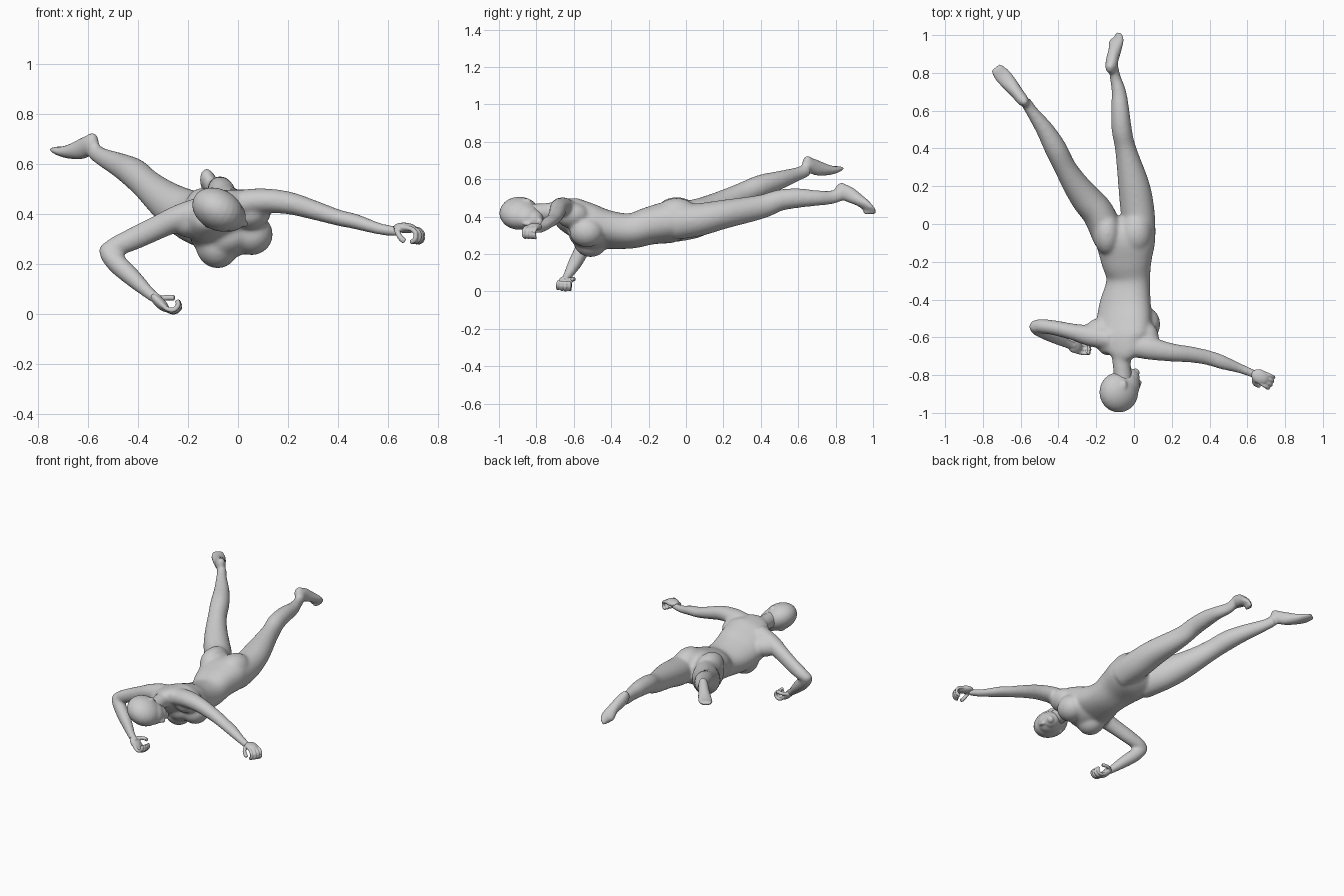
import bpy, bmesh, math
from mathutils import Vector, Matrix


def spline(rows, steps=5):
    """Catmull-Rom interpolation of tuples."""
    rows = [Vector(r) for r in rows]
    out = []
    for i in range(len(rows) - 1):
        a, b, c, d = rows[max(i - 1, 0)], rows[i], rows[i + 1], rows[min(i + 2, len(rows) - 1)]
        for k in range(steps):
            t = k / steps
            out.append(0.5 * (2 * b + (c - a) * t + (2 * a - 5 * b + 4 * c - d) * t * t
                              + (3 * b - a - 3 * c + d) * t ** 3))
    return out + [rows[-1]]


def tube(bm, rows, sides=20, power=1.0):
    """Elliptical loft; row = x, y, z, half width, half depth, roll. power < 1 squares the section."""
    rows = spline([tuple(r) + (0,) * (6 - len(r)) for r in rows])

    def bow(v):
        return math.copysign(abs(v) ** power, v)

    rings = []
    for i, r in enumerate(rows):
        p = Vector(r[:3])
        t = (Vector(rows[min(i + 1, len(rows) - 1)][:3]) - Vector(rows[max(i - 1, 0)][:3])).normalized()
        a = math.radians(r[5])
        side = t.cross(Vector((-math.sin(a), 0, math.cos(a)))).normalized()
        up = side.cross(t)
        rings.append([bm.verts.new(p + side * r[3] * bow(math.cos(q)) + up * r[4] * bow(math.sin(q)))
                      for q in (2 * math.pi * k / sides for k in range(sides))])
    for A, B in zip(rings, rings[1:]):
        for k in range(sides):
            j = (k + 1) % sides
            bm.faces.new((A[k], A[j], B[j], B[k]))
    bm.faces.new(rings[0])
    bm.faces.new(rings[-1])


def blob(bm, centre, radii, rot=Matrix.Identity(4)):
    m = Matrix.Translation(centre) @ rot @ Matrix.Diagonal((*radii, 1))
    bmesh.ops.create_uvsphere(bm, u_segments=24, v_segments=16, radius=1, matrix=m)


def fuse(name, bm, voxel, iterations):
    """Blend the overlapping parts into one smooth skin."""
    bmesh.ops.recalc_face_normals(bm, faces=bm.faces)
    me = bpy.data.meshes.new(name)
    bm.to_mesh(me)
    bm.free()
    ob = bpy.data.objects.new(name, me)
    bpy.context.collection.objects.link(ob)
    rm = ob.modifiers.new("Skin", 'REMESH')
    rm.mode, rm.voxel_size, rm.use_smooth_shade = 'VOXEL', voxel, True
    sm = ob.modifiers.new("Soften", 'SMOOTH')
    sm.factor, sm.iterations = 0.5, iterations
    return ob


# torso, twisted from the chest to the pelvis
bm = bmesh.new()
tube(bm, [(-.06, -.71, .43, .05, .045, 20), (-.06, -.675, .435, .095, .055, 22),
          (-.065, -.62, .41, .145, .08, 22), (-.055, -.54, .37, .152, .095, 22),
          (-.047, -.44, .335, .142, .096, 20), (-.03, -.30, .323, .116, .091, 14),
          (-.04, -.19, .352, .136, .1, 8), (-.045, -.08, .372, .158, .11, 6),
          (-.05, .0, .382, .13, .085, 6), (-.055, .04, .39, .07, .04)], 32, .88)
# buttocks
for c, r in [((.01, -.05, .41), (.088, .115, .09)), ((-.142, -.05, .415), (.074, .115, .09))]:
    blob(bm, c, r)
# breasts, rib cage, armpits
tilt = Matrix.Rotation(math.radians(-22), 4, 'Y')
for c, r in [((.056, -.53, .318), (.084, .093, .082)), ((-.085, -.51, .272), (.084, .093, .09)),
             ((-.025, -.5, .312), (.13, .13, .085)),
             ((.055, -.605, .405), (.08, .09, .068)), ((-.19, -.575, .37), (.075, .075, .062))]:
    blob(bm, c, r, tilt)

# neck
tube(bm, [(-.06, -.62, .42, .075, .06), (-.065, -.69, .425, .056, .052), (-.065, -.74, .425, .049, .049),
          (-.06, -.8, .42, .049, .05), (-.06, -.86, .42, .05, .05)])

# legs
tube(bm, [(.035, -.07, .37, .08, .095), (.02, .06, .382, .09, .089), (0, .2, .412, .084, .078),
          (-.045, .4, .452, .056, .065), (-.065, .5, .487, .054, .058), (-.073, .6, .499, .049, .053),
          (-.08, .7, .499, .039, .042), (-.1, .78, .503, .029, .037), (-.108, .83, .52, .027, .035)])
tube(bm, [(-.13, -.08, .365, .085, .105), (-.185, .05, .39, .086, .104), (-.25, .13, .427, .082, .09),
          (-.31, .21, .471, .07, .075), (-.365, .3, .518, .059, .064), (-.415, .4, .563, .059, .061),
          (-.472, .5, .595, .048, .05), (-.54, .595, .627, .033, .038), (-.575, .65, .65, .03, .035)])

# feet: heel, arch, ball, toes
tube(bm, [(-.125, .8, .56, .015, .012), (-.123, .825, .545, .031, .035), (-.115, .87, .52, .034, .043),
          (-.1, .925, .488, .036, .033, 15), (-.095, .96, .462, .044, .026, 20),
          (-.092, .98, .438, .044, .02, 20), (-.09, .983, .41, .036, .011, 20)])
blob(bm, (-.125, .832, .553), (.026, .027, .031))
tube(bm, [(-.57, .63, .7, .014, .014), (-.585, .65, .685, .031, .036), (-.62, .695, .662, .035, .043),
          (-.665, .75, .65, .043, .031), (-.7, .79, .65, .046, .021), (-.735, .83, .66, .034, .012)])
blob(bm, (-.582, .65, .695), (.027, .027, .033))

# outstretched arm
tube(bm, [(.0, -.645, .44, .06, .055), (.09, -.66, .453, .06, .051), (.2, -.68, .445, .049, .046),
          (.31, -.692, .414, .043, .039), (.4, -.71, .386, .04, .033), (.47, -.733, .37, .038, .031),
          (.57, -.768, .34, .026, .024), (.65, -.8, .33, .022, .022)])
# bent arm
tube(bm, [(-.12, -.61, .42, .058, .058), (-.23, -.592, .388, .056, .053), (-.32, -.572, .347, .045, .049),
          (-.42, -.55, .3, .04, .046), (-.495, -.54, .268, .038, .039), (-.54, -.538, .247, .026, .026)])
tube(bm, [(-.53, -.535, .275, .027, .027), (-.515, -.55, .24, .038, .038), (-.475, -.57, .195, .04, .041),
          (-.415, -.6, .14, .036, .036), (-.35, -.635, .08, .025, .025), (-.31, -.65, .053, .024, .022)])
fuse("body", bm, .007, 28)

# head: local x is the face direction, y towards the neck, z the upper side
bm = bmesh.new()
rot = Matrix.Rotation(math.radians(28), 4, 'Y')
mid = Vector((-.075, -.891, .415))
for c, r in [((-.006, 0, 0), (.108, .107, .082)), ((.03, .035, 0), (.083, .08, .068)),  # skull, cheeks
             ((.056, .073, 0), (.058, .055, .049)), ((.094, .105, 0), (.022, .022, .024)),  # jaw, chin
             ((.106, .042, 0), (.02, .028, .013)), ((.117, .052, 0), (.013, .012, .015)),  # nose
             ((.1, .078, 0), (.014, .013, .024)),  # lips
             ((-.012, .035, .072), (.018, .03, .013)), ((-.012, .035, -.072), (.018, .03, .013))]:  # ears
    blob(bm, mid + rot.to_3x3() @ Vector(c), r, rot)
fuse("head", bm, .005, 14)


def hand(name, wrist, along, curl):
    """Palm with four half-curled fingers and a thumb."""
    bm = bmesh.new()
    d, c = Vector(along).normalized(), Vector(curl)
    c = (c - d * c.dot(d)).normalized()
    s = d.cross(c)
    w = Vector(wrist)
    frame = Matrix((d, s, c)).transposed().to_4x4()
    blob(bm, w + d * .035, (.05, .038, .021), frame)

    def finger(path, r):
        tube(bm, [tuple(w + d * x + s * y + c * z) + (r, r) for x, y, z in path], 10)

    for i in range(4):
        y = (i - 1.5) * .021
        k = .007 * (1 - abs(i - 1.4) / 1.5)
        finger([(.045, y * .9, 0), (.08 + k, y, .003), (.1 + k, y, .02),
                (.098 + k, y, .045), (.08, y * .9, .055)], .01)
    finger([(.01, -.025, .005), (.025, -.042, .022), (.042, -.045, .042), (.058, -.04, .055)], .0115)
    fuse(name, bm, .004, 3)


hand("outstretched_hand", (.637, -.793, .347), (.86, -.45, -.06), (.1, -.1, -1))
hand("bent_hand", (-.337, -.642, .07), (.7, -.12, -.68), (.75, 0, .6))
